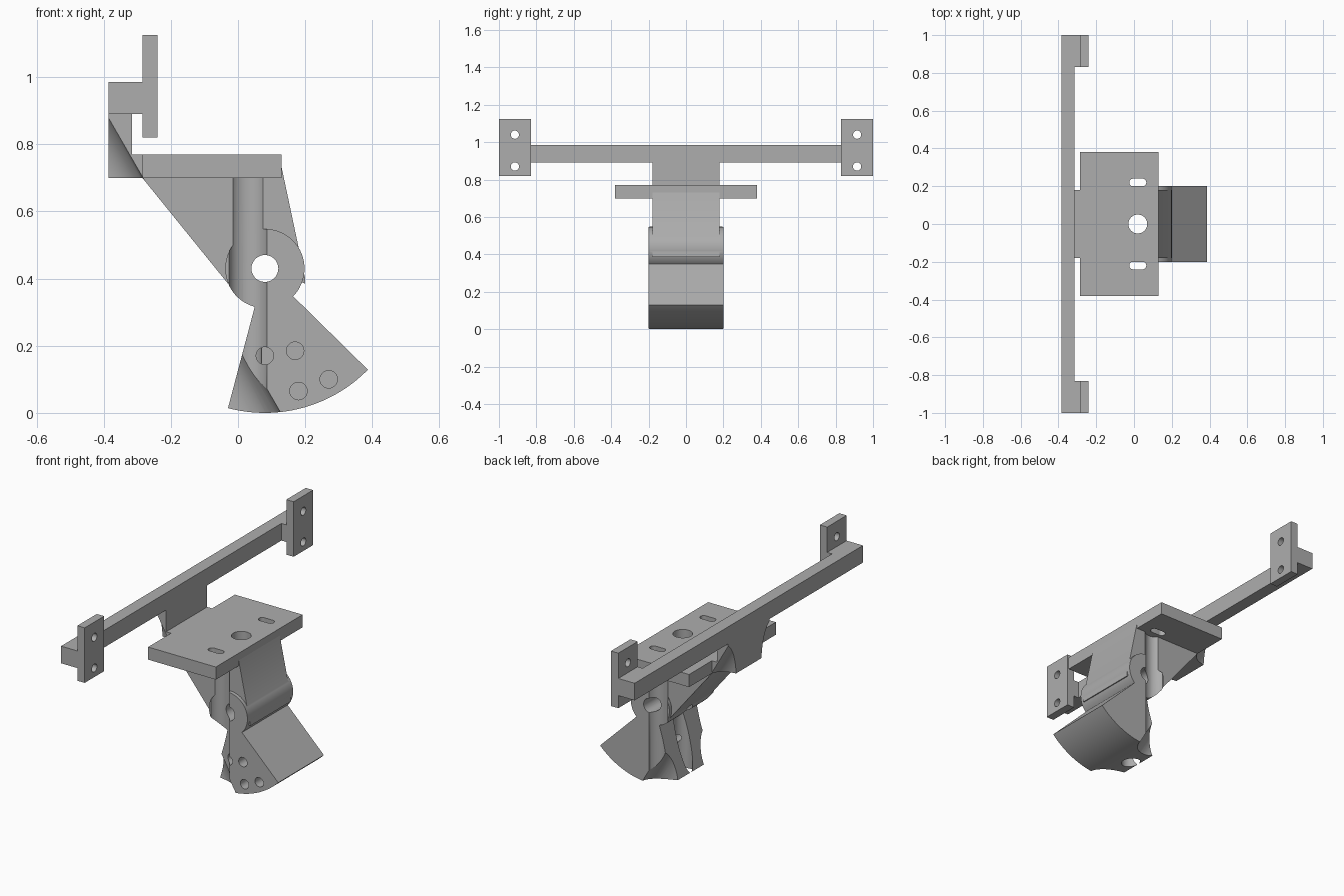
import bpy, bmesh, math
from mathutils import Vector

cube = bpy.data.objects.get("Cube")
if cube:
    bpy.data.objects.remove(cube, do_unlink=True)

# One plain grey material
grey = bpy.data.materials.new("plain_grey")
grey.use_nodes = True
colour = (0.42, 0.42, 0.42, 1)
grey.diffuse_color = colour
grey.node_tree.nodes["Principled BSDF"].inputs["Base Color"].default_value = colour


def finish(name, bm):
    bmesh.ops.recalc_face_normals(bm, faces=bm.faces)
    mesh = bpy.data.meshes.new(name)
    bm.to_mesh(mesh)
    bm.free()
    mesh.materials.append(grey)
    obj = bpy.data.objects.new(name, mesh)
    bpy.context.collection.objects.link(obj)
    return obj


def prism(name, profile, half_width):
    """Extrude an (x, z) profile symmetrically along y."""
    bm = bmesh.new()
    face = bm.faces.new([bm.verts.new((x, -half_width, z)) for x, z in profile])
    new = bmesh.ops.extrude_face_region(bm, geom=[face])["geom"]
    bmesh.ops.translate(bm, vec=(0, 2 * half_width, 0),
                        verts=[v for v in new if isinstance(v, bmesh.types.BMVert)])
    return finish(name, bm)


def box(name, low, high):
    low, high = Vector(low), Vector(high)
    bm = bmesh.new()
    bmesh.ops.create_cube(bm, size=1)
    for v in bm.verts:
        v.co = (low + high) / 2 + v.co * (high - low)
    return finish(name, bm)


def rod(start, end, radius, name="cutter", sides=48):
    start, end = Vector(start), Vector(end)
    axis = end - start
    bm = bmesh.new()
    bmesh.ops.create_cone(bm, cap_ends=True, segments=sides, radius1=radius,
                          radius2=radius, depth=axis.length)
    bm.transform(axis.to_track_quat("Z", "Y").to_matrix().to_4x4())
    bmesh.ops.translate(bm, vec=(start + end) / 2, verts=bm.verts)
    return finish(name, bm)


def combine(target, tools, operation):
    """Apply booleans and remove the tool objects."""
    for tool in tools:
        mod = target.modifiers.new("bool", "BOOLEAN")
        mod.operation, mod.solver, mod.object = operation, "EXACT", tool
    graph = bpy.context.evaluated_depsgraph_get()
    mesh = bpy.data.meshes.new_from_object(target.evaluated_get(graph))
    target.modifiers.clear()
    target.data = mesh
    for tool in tools:
        bpy.data.objects.remove(tool, do_unlink=True)


PIVOT = (0.08, 0.43)


def arc(radius, first, last, steps):
    angles = [math.radians(first + (last - first) * i / steps) for i in range(steps + 1)]
    return [(PIVOT[0] + radius * math.cos(a), PIVOT[1] + radius * math.sin(a)) for a in angles]


# Support arm with the upright web, pivot hub and sector below it
arm = prism("support_arm", [(-0.385, 0.9), (-0.385, 0.7), (-0.285, 0.7), (-0.03, 0.385),
                            PIVOT, (0.2, 0.385), (0.2, 0.4), (0.128, 0.74),
                            (-0.315, 0.74), (-0.315, 0.9)], 0.18)
hub = rod((PIVOT[0], -0.2, PIVOT[1]), (PIVOT[0], 0.2, PIVOT[1]), 0.118, "hub", 64)
sector = prism("sector", [PIVOT] + arc(0.43, -104.8, -44.5, 32), 0.2)
neck = box("neck", (-0.33, -0.18, 0.7), (-0.2, 0.18, 0.77))
combine(arm, [hub, sector, neck], "UNION")

# Bores and clearance grooves
cutters = [rod((PIVOT[0], -0.5, PIVOT[1]), (PIVOT[0], 0.5, PIVOT[1]), 0.04),
           rod((0.02, 0, -0.1), (0.02, 0, 1), 0.05)]
slope = Vector((0.5, 0, -0.866))
for side in (-1, 1):
    cutters.append(rod((0.03, side * 0.22, -0.1), (0.03, side * 0.22, 0.7), 0.06))
    middle = Vector((-0.385 - 0.09, side * 0.215, 0.89 - 0.052))
    cutters.append(rod(middle - slope * 0.3, middle + slope * 1.3, 0.104))
for x, z in ((0.08, 0.17), (0.17, 0.185), (0.27, 0.1), (0.18, 0.065)):
    cutters.append(rod((x, -0.3, z), (x, 0, z), 0.026, sides=32))
combine(arm, cutters, "DIFFERENCE")

# Mounting plate with centre hole and two slots
plate = box("mounting_plate", (-0.285, -0.38, 0.7), (0.13, 0.38, 0.77))
cutters = [rod((0.02, 0, 0.5), (0.02, 0, 1), 0.05)]
for side in (-1, 1):
    y = side * 0.22
    slot = box("slot", (-0.005, y - 0.02, 0.5), (0.045, y + 0.02, 1))
    ends = [rod((x, y, 0.48), (x, y, 1.02), 0.0201, sides=24) for x in (-0.005, 0.045)]
    combine(slot, ends, "UNION")
    cutters.append(slot)
combine(plate, cutters, "DIFFERENCE")

# Long cross bar with drilled end brackets
bar = box("cross_bar", (-0.385, -1, 0.89), (-0.315, 1, 0.985))
parts = [arm, plate, bar]
for side, label in ((-1, "front"), (1, "back")):
    low, high = sorted((side * 0.83, side * 1.0))
    parts.append(box(label + "_spacer", (-0.315, low, 0.89), (-0.285, high, 0.985)))
    bracket = box(label + "_bracket", (-0.285, low, 0.82), (-0.24, high, 1.125))
    holes = [rod((-0.35, side * 0.915, z), (-0.2, side * 0.915, z), 0.022, sides=32)
             for z in (0.87, 1.04)]
    combine(bracket, holes, "DIFFERENCE")
    parts.append(bracket)

# Smooth the round walls, keep edges sharp
bpy.ops.object.select_all(action="DESELECT")
for obj in parts:
    obj.select_set(True)
bpy.context.view_layer.objects.active = arm
bpy.ops.object.shade_smooth_by_angle(angle=math.radians(30))
